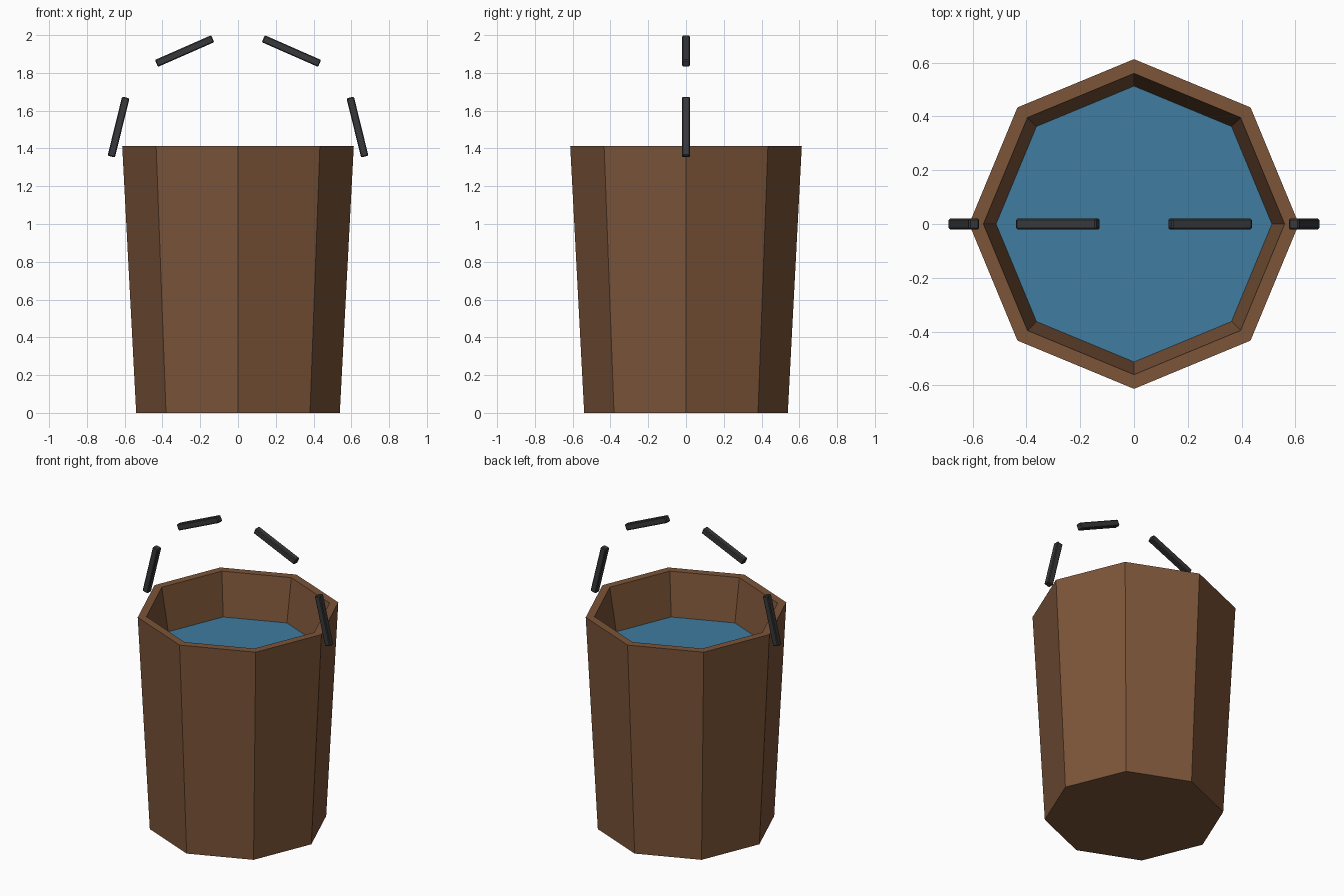
import bpy
import bmesh
import math
from mathutils import Matrix, Vector

if "Cube" in bpy.data.objects:
    bpy.data.objects.remove(bpy.data.objects["Cube"], do_unlink=True)

SIDES = 8


def make_material(name, rgb):
    mat = bpy.data.materials.new(name)
    mat.use_nodes = True
    colour = (*rgb, 1.0)
    mat.diffuse_color = colour
    mat.node_tree.nodes["Principled BSDF"].inputs["Base Color"].default_value = colour
    return mat


def make_object(name, bm, mat):
    bmesh.ops.recalc_face_normals(bm, faces=bm.faces)
    mesh = bpy.data.meshes.new(name)
    bm.to_mesh(mesh)
    bm.free()
    mesh.materials.append(mat)
    obj = bpy.data.objects.new(name, mesh)
    bpy.context.collection.objects.link(obj)
    return obj


def ring(bm, radius, z):
    step = 2 * math.pi / SIDES
    return [bm.verts.new((radius * math.cos(i * step), radius * math.sin(i * step), z))
            for i in range(SIDES)]


wood = make_material("brown wood", (0.2, 0.09, 0.04))
blue = make_material("water blue", (0.05, 0.2, 0.35))
iron = make_material("dark iron", (0.04, 0.04, 0.043))

# Tapered tub: outer wall, flat rim, inner wall and closed floors
WATER_Z = 1.13
profile = [(0.539, 0), (0.613, 1.413), (0.56, 1.413), (0.512, WATER_Z - 0.005)]
bm = bmesh.new()
rings = [ring(bm, r, z) for r, z in profile]
for low, high in zip(rings, rings[1:]):
    for i in range(SIDES):
        j = (i + 1) % SIDES
        bm.faces.new((low[i], low[j], high[j], high[i]))
bm.faces.new(rings[0])
bm.faces.new(rings[-1])
make_object("bucket", bm, wood)

# Water surface
bm = bmesh.new()
bm.faces.new(ring(bm, 0.513, WATER_Z))
make_object("water", bm, blue)


# Separate handle segments, mirrored left and right
def handle_bar(name, start, end):
    a, b = Vector(start), Vector(end)
    bm = bmesh.new()
    bmesh.ops.create_cube(bm, size=1)
    bmesh.ops.scale(bm, vec=(0.04, 0.04, (b - a).length), verts=bm.verts)
    bmesh.ops.bevel(bm, geom=bm.edges[:], offset=0.005, segments=1, affect='EDGES')
    tilt = math.atan2(b.x - a.x, b.z - a.z)
    place = Matrix.Translation((a + b) / 2) @ Matrix.Rotation(tilt, 4, 'Y')
    bmesh.ops.transform(bm, matrix=place, verts=bm.verts)
    make_object(name, bm, iron)


for side, label in ((1, "left"), (-1, "right")):
    handle_bar(f"{label}_lower_handle_bar", (side * 0.671, 0, 1.357), (side * 0.594, 0, 1.67))
    handle_bar(f"{label}_upper_handle_bar", (side * 0.432, 0, 1.85), (side * 0.134, 0, 1.981))
